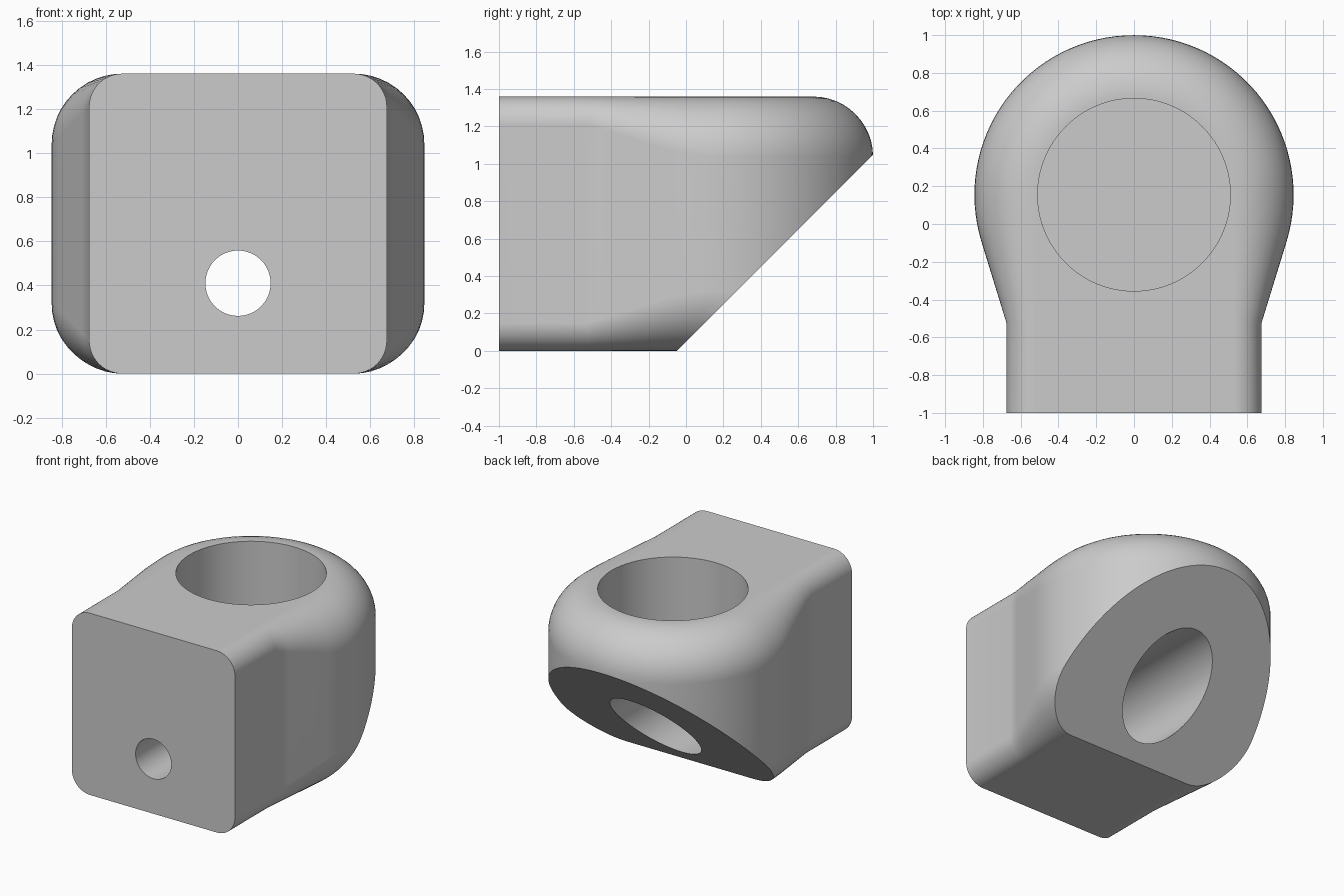
import bpy, bmesh, math
from mathutils import Matrix, Vector

if "Cube" in bpy.data.objects:
    bpy.data.objects.remove(bpy.data.objects["Cube"], do_unlink=True)

HEIGHT, STEM, FLAT = 1.36, 0.675, 0.525   # height, half widths of stem and flat top
HEAD_Y, HEAD_R = 0.155, 0.845             # rounded head
TANGENT = math.radians(-17.1)             # where the flared neck meets the head
FILLET_STEPS, HEAD_STEPS = 12, 64

grey = bpy.data.materials.new("plain grey")
grey.use_nodes = True
colour = (0.6, 0.6, 0.6, 1)
grey.diffuse_color = colour
grey.node_tree.nodes["Principled BSDF"].inputs["Base Color"].default_value = colour


def make_object(name, bm):
    bmesh.ops.recalc_face_normals(bm, faces=bm.faces[:])
    mesh = bpy.data.meshes.new(name)
    bm.to_mesh(mesh)
    bm.free()
    mesh.materials.append(grey)
    obj = bpy.data.objects.new(name, mesh)
    bpy.context.collection.objects.link(obj)
    return obj


def cylinder(name, radius, start, end, segments=96):
    start, end = Vector(start), Vector(end)
    axis = end - start
    turn = axis.to_track_quat('Z', 'Y').to_matrix().to_4x4()
    bm = bmesh.new()
    bmesh.ops.create_cone(bm, cap_ends=True, segments=segments, radius1=radius,
                          radius2=radius, depth=axis.length,
                          matrix=Matrix.Translation((start + end) / 2) @ turn)
    return make_object(name, bm)


# Outline pairs: outer wall point and the matching edge of the flat top
outline = [((STEM, y), (FLAT, y)) for y in (-1, -0.525)]
neck_end = Vector((HEAD_R * math.cos(TANGENT), HEAD_Y + HEAD_R * math.sin(TANGENT)))
for t in (0.25, 0.5, 0.75):
    p = Vector((STEM, -0.525)).lerp(neck_end, t)
    outline.append(((p.x, p.y), (FLAT, p.y)))
for i in range(HEAD_STEPS + 1):
    a = TANGENT + (math.pi - 2 * TANGENT) * i / HEAD_STEPS
    c, s = math.cos(a), math.sin(a)
    outer = (HEAD_R * c, HEAD_Y + HEAD_R * s)
    inner = (FLAT * c, HEAD_Y + FLAT * s) if s >= 0 else (math.copysign(FLAT, c), outer[1])
    outline.append((outer, inner))
outline += [((-o[0], o[1]), (-i[0], i[1])) for o, i in reversed(outline[:5])]

# Body: wall columns with a fillet that widens from the stem to the head
bm = bmesh.new()
columns = []
for outer, inner in outline:
    outer, inner = Vector(outer), Vector(inner)
    radius = (outer - inner).length
    lower = []
    for k in range(FILLET_STEPS + 1):
        a = math.pi / 2 * k / FILLET_STEPS
        lower.append((inner.lerp(outer, math.sin(a)), radius * (1 - math.cos(a))))
    profile = lower + [(p, HEIGHT - z) for p, z in reversed(lower)]
    columns.append([bm.verts.new((p.x, p.y, z)) for p, z in profile])
for a, b in zip(columns, columns[1:]):
    for k in range(len(a) - 1):
        bm.faces.new((a[k], b[k], b[k + 1], a[k + 1]))
bm.faces.new([c[-1] for c in columns])
bm.faces.new([c[0] for c in reversed(columns)])
bm.faces.new(columns[0] + columns[-1][::-1])

# Slanted underside of the head
cut = bmesh.ops.bisect_plane(bm, geom=bm.verts[:] + bm.edges[:] + bm.faces[:],
                             plane_co=(0, -0.05, 0), plane_no=(0, 1, -1),
                             clear_outer=True)
rim = [e for e in cut["geom_cut"] if isinstance(e, bmesh.types.BMEdge)]
bmesh.ops.edgeloop_fill(bm, edges=rim)
body = make_object("bracket_body", bm)

# Vertical socket, stepped screw hole
cutters = [
    cylinder("socket_cutter", 0.51, (0, HEAD_Y, 0.82), (0, HEAD_Y, 2), 128),
    cylinder("counterbore_cutter", 0.31, (0, -0.61, 0.41), (0, 1.5, 0.41)),
    cylinder("screw_hole_cutter", 0.148, (0, -1.5, 0.41), (0, 0, 0.41), 64),
]
bpy.ops.object.select_all(action='DESELECT')
bpy.context.view_layer.objects.active = body
body.select_set(True)
for cutter in cutters:
    mod = body.modifiers.new(cutter.name, 'BOOLEAN')
    mod.operation, mod.solver, mod.object = 'DIFFERENCE', 'EXACT', cutter
    bpy.ops.object.modifier_apply(modifier=mod.name)
    bpy.data.objects.remove(cutter, do_unlink=True)

# Smooth fillets with crisp rims and flat plane faces
bpy.ops.object.shade_smooth_by_angle(angle=math.radians(30))
weighted = body.modifiers.new("even_shading", 'WEIGHTED_NORMAL')
weighted.keep_sharp = True
